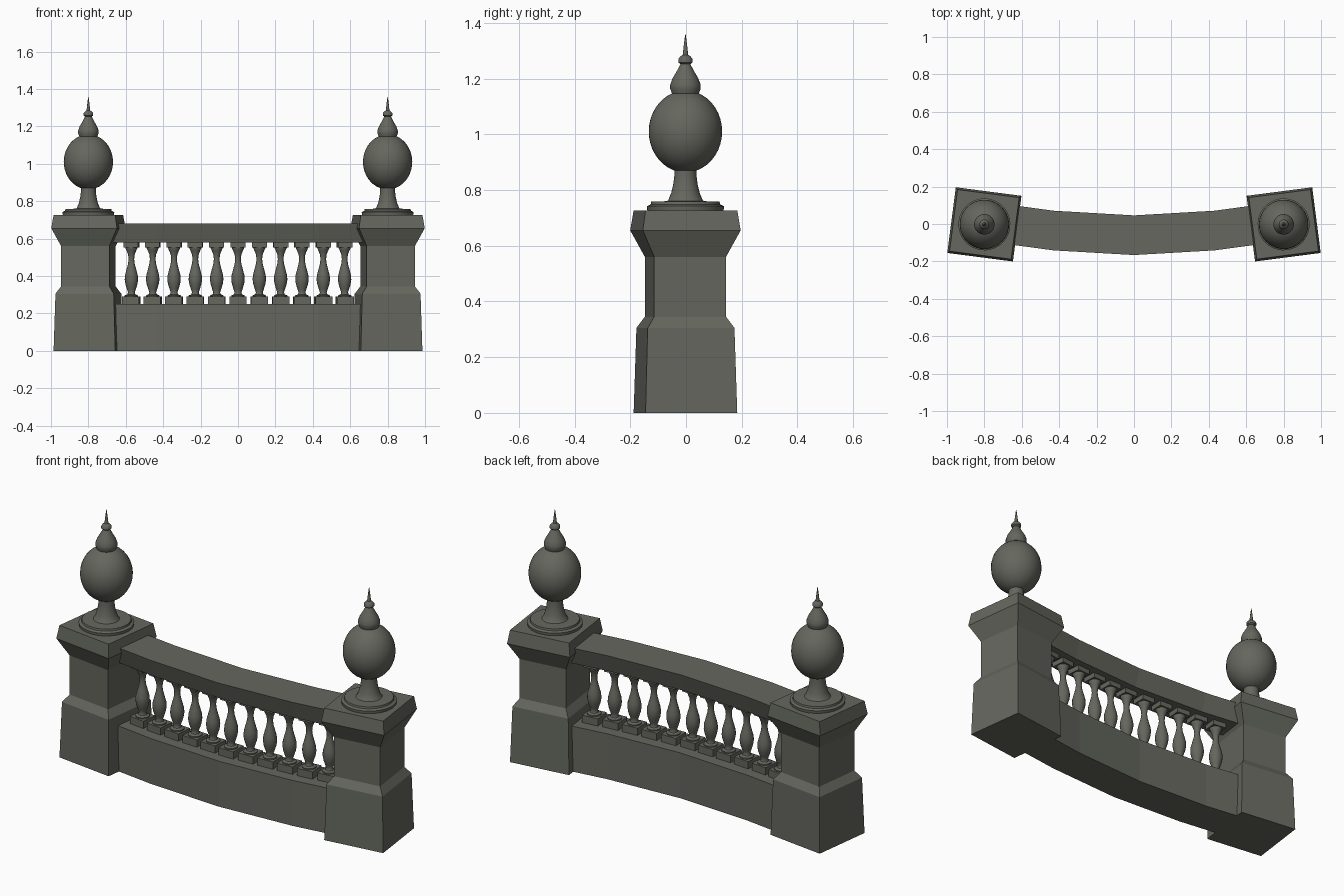
import bpy, bmesh, math
from mathutils import Matrix, Vector

cube = bpy.data.objects.get("Cube")
if cube:
    bpy.data.objects.remove(cube, do_unlink=True)

stone = bpy.data.materials.new("weathered_stone")
stone.use_nodes = True
COLOUR = (0.13, 0.135, 0.112, 1)
stone.diffuse_color = COLOUR
stone.node_tree.nodes["Principled BSDF"].inputs["Base Color"].default_value = COLOUR


def skin(bm, rings):
    """Bridge closed rings of points and cap both ends."""
    loops = [[bm.verts.new(p) for p in ring] for ring in rings]
    for a, b in zip(loops, loops[1:]):
        for i in range(len(a)):
            j = (i + 1) % len(a)
            bm.faces.new((a[i], a[j], b[j], b[i]))
    bm.faces.new(loops[0][::-1])
    bm.faces.new(loops[-1])


def turned(bm, profile, sides):
    """Stack of rings from (radius, height) pairs."""
    skin(bm, [[(r * math.cos(math.tau * i / sides), r * math.sin(math.tau * i / sides), z)
               for i in range(sides)] for r, z in profile])


def squared(bm, profile):
    """Stack of squares from (half width, height) pairs."""
    skin(bm, [[(-h, -h, z), (h, -h, z), (h, h, z), (-h, h, z)] for h, z in profile])


def finish(name, bm, place=Matrix(), smooth=0):
    bmesh.ops.recalc_face_normals(bm, faces=bm.faces)
    mesh = bpy.data.meshes.new(name)
    bm.to_mesh(mesh)
    bm.free()
    mesh.materials.append(stone)
    obj = bpy.data.objects.new(name, mesh)
    bpy.context.collection.objects.link(obj)
    obj.matrix_world = place
    if smooth:
        bpy.ops.object.select_all(action='DESELECT')
        obj.select_set(True)
        bpy.context.view_layer.objects.active = obj
        bpy.ops.object.shade_smooth_by_angle(angle=math.radians(smooth))
    return obj


# Curved centre line shared by wall, rail and balusters
HALF = [(0, -0.06), (0.43, -0.035), (0.72, 0.004)]
PATH = [(-x, y) for x, y in HALF[:0:-1]] + HALF


def path_y(x):
    for (x0, y0), (x1, y1) in zip(HALF, HALF[1:]):
        if abs(x) <= x1:
            return y0 + (y1 - y0) * (abs(x) - x0) / (x1 - x0)


def sweep(name, low, high, z0, z1):
    """Trapezoid section carried along the centre line."""
    bm = bmesh.new()
    skin(bm, [[(x, y - low, z0), (x, y + low, z0), (x, y + high, z1), (x, y - high, z1)]
              for x, y in PATH])
    finish(name, bm)


sweep("base_wall", 0.106, 0.106, 0, 0.25)
sweep("top_rail", 0.075, 0.106, 0.58, 0.68)

# Balusters: square plinth and cap with a turned vase between
VASE = [(0.036, 0.288), (0.036, 0.296), (0.022, 0.302), (0.018, 0.312), (0.024, 0.33),
        (0.032, 0.355), (0.036, 0.38), (0.034, 0.405), (0.026, 0.435), (0.018, 0.465),
        (0.015, 0.49), (0.018, 0.515), (0.026, 0.535), (0.033, 0.55), (0.033, 0.555)]
COUNT = 11
for i in range(COUNT):
    x = (i - COUNT // 2) * 0.114
    bm = bmesh.new()
    squared(bm, [(0.045, 0.245), (0.045, 0.29)])
    squared(bm, [(0.039, 0.553), (0.039, 0.585)])
    turned(bm, VASE, 16)
    place = Matrix.Translation((x, path_y(x), 0)) @ Matrix.Rotation(x * 0.2, 4, 'Z')
    finish(f"baluster_{i + 1}", bm, place, 40)

# Pillars and finials, turned to follow the curve
PILLAR = [(0.166, 0), (0.157, 0.305), (0.13, 0.345), (0.13, 0.56), (0.177, 0.655), (0.166, 0.727)]
PEDESTAL = [(0.137, 0.725), (0.139, 0.742), (0.125, 0.748), (0.123, 0.758), (0.066, 0.76),
            (0.061, 0.766), (0.051, 0.79), (0.044, 0.82), (0.04, 0.85), (0.04, 0.88)]
BUD = [(0.048, 1.145), (0.055, 1.163), (0.055, 1.178), (0.047, 1.2), (0.034, 1.222),
       (0.024, 1.24), (0.018, 1.252), (0.026, 1.258), (0.026, 1.27), (0.018, 1.28),
       (0.01, 1.285), (0.006, 1.32), (0.001, 1.358)]
for side, name in ((-1, "right"), (1, "left")):
    place = Matrix.Translation((side * 0.8, -0.002, 0)) @ Matrix.Rotation(side * math.radians(7.4), 4, 'Z')
    bm = bmesh.new()
    squared(bm, PILLAR)
    finish(name + "_pillar", bm, place)

    bm = bmesh.new()
    turned(bm, PEDESTAL, 32)
    finish(name + "_finial_pedestal", bm, place, 35)

    bm = bmesh.new()
    bmesh.ops.create_uvsphere(bm, u_segments=32, v_segments=20, radius=1)
    bmesh.ops.transform(bm, verts=bm.verts,
                        matrix=Matrix.Translation((0, 0, 1.01)) @ Matrix.Diagonal((0.132, 0.132, 0.147, 1)))
    finish(name + "_finial_ball", bm, place, 35)

    bm = bmesh.new()
    turned(bm, BUD, 24)
    finish(name + "_finial_bud", bm, place, 45)
